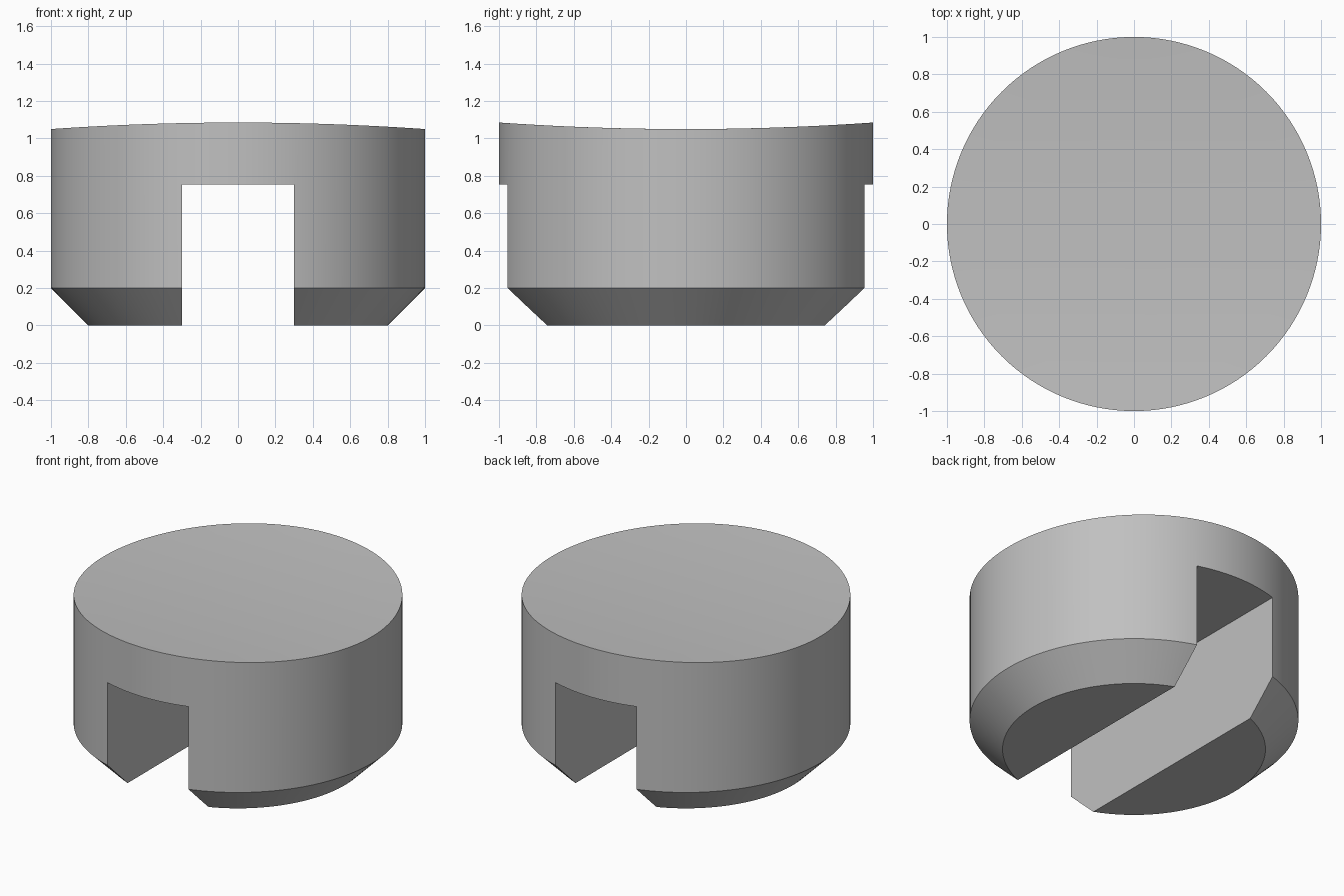
import bpy
import bmesh
from math import cos, sin, tau, radians

cube = bpy.data.objects.get("Cube")
if cube:
    bpy.data.objects.remove(cube, do_unlink=True)

SEGMENTS = 128
RIM_LOW, RIM_RISE = 1.05, 0.035

grey = bpy.data.materials.new("plain grey")
grey.use_nodes = True
colour = (0.53, 0.53, 0.53, 1)
grey.diffuse_color = colour
grey.node_tree.nodes["Principled BSDF"].inputs["Base Color"].default_value = colour


def make_object(name, bm):
    bmesh.ops.recalc_face_normals(bm, faces=bm.faces)
    mesh = bpy.data.meshes.new(name)
    bm.to_mesh(mesh)
    bm.free()
    mesh.materials.append(grey)
    obj = bpy.data.objects.new(name, mesh)
    bpy.context.collection.objects.link(obj)
    return obj


def ring(bm, radius, z=None):
    """Circle of vertices; without z it lies on the dished top."""
    verts = []
    for i in range(SEGMENTS):
        x, y = radius * cos(tau * i / SEGMENTS), radius * sin(tau * i / SEGMENTS)
        verts.append(bm.verts.new((x, y, RIM_LOW + RIM_RISE * y * y if z is None else z)))
    return verts


# Round body: chamfered foot, straight wall, top hollowed along y
bm = bmesh.new()
rings = [ring(bm, 0.8, 0), ring(bm, 1, 0.2)]
rings += [ring(bm, r / 8) for r in range(8, 0, -1)]
for a, b in zip(rings, rings[1:]):
    for i in range(SEGMENTS):
        j = (i + 1) % SEGMENTS
        bm.faces.new((a[i], a[j], b[j], b[i]))
bm.faces.new(rings[0])
centre = bm.verts.new((0, 0, RIM_LOW))
for i in range(SEGMENTS):
    bm.faces.new((rings[-1][i], rings[-1][(i + 1) % SEGMENTS], centre))
body = make_object("slotted_body", bm)

# Slot running front to back through the underside
bm = bmesh.new()
bmesh.ops.create_cube(bm, size=1)
bmesh.ops.scale(bm, vec=(0.6, 2.4, 0.955), verts=bm.verts)
bmesh.ops.translate(bm, vec=(0, 0, 0.755 - 0.955 / 2), verts=bm.verts)
cutter = make_object("slot_cutter", bm)
cutter.hide_render = True

bpy.ops.object.select_all(action="DESELECT")
body.select_set(True)
bpy.context.view_layer.objects.active = body
slot = body.modifiers.new("slot", "BOOLEAN")
slot.operation = "DIFFERENCE"
slot.solver = "EXACT"
slot.object = cutter
bpy.ops.object.modifier_apply(modifier=slot.name)
bpy.data.objects.remove(cutter, do_unlink=True)

# Smooth round wall with crisp rims
bpy.ops.object.shade_smooth_by_angle(angle=radians(30))
